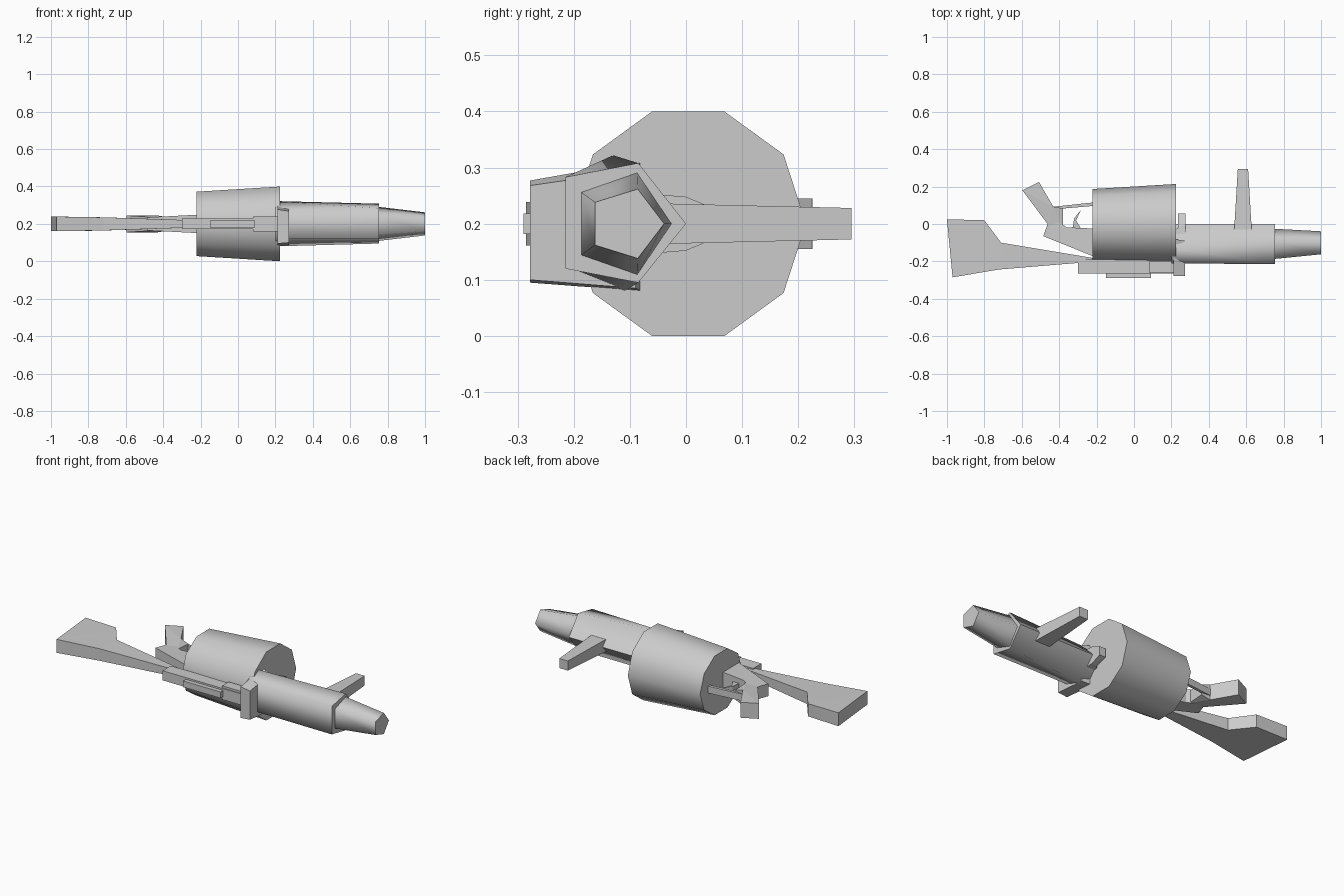
import bpy, bmesh
from math import cos, sin, pi, radians

if "Cube" in bpy.data.objects:
    bpy.data.objects.remove(bpy.data.objects["Cube"])

ZC = 0.2  # mid plane of the whole model


def finish(name, bm, smooth=None):
    bmesh.ops.recalc_face_normals(bm, faces=bm.faces)
    mesh = bpy.data.meshes.new(name)
    bm.to_mesh(mesh)
    bm.free()
    ob = bpy.data.objects.new(name, mesh)
    bpy.context.collection.objects.link(ob)
    if smooth:
        bpy.ops.object.select_all(action='DESELECT')
        ob.select_set(True)
        bpy.context.view_layer.objects.active = ob
        bpy.ops.object.shade_smooth_by_angle(angle=radians(smooth))
    return ob


def loft(name, rings, smooth=None):
    """Closed skin through rings of (x, y, z) points."""
    bm = bmesh.new()
    rows = [[bm.verts.new(p) for p in r] for r in rings]
    n = len(rows[0])
    for a, b in zip(rows, rows[1:]):
        for i in range(n):
            j = (i + 1) % n
            bm.faces.new((a[i], a[j], b[j], b[i]))
    bm.faces.new(rows[0])
    bm.faces.new(rows[-1])
    return finish(name, bm, smooth)


def slab(name, pts):
    """Side profile (x, y, half thickness) mirrored about the mid plane."""
    bm = bmesh.new()
    lo = [bm.verts.new((x, y, ZC - h)) for x, y, h in pts]
    hi = [bm.verts.new((x, y, ZC + h)) for x, y, h in pts]
    n = len(pts)
    for i in range(n):
        j = (i + 1) % n
        bm.faces.new((lo[i], lo[j], hi[j], hi[i]))
    caps = [bm.faces.new(lo), bm.faces.new(hi)]
    bmesh.ops.triangulate(bm, faces=caps)
    return finish(name, bm)


def ring(x, cy, ry, rz, n):
    return [(x, cy + ry * cos(2 * pi * i / n), ZC + rz * sin(2 * pi * i / n))
            for i in range(n)]


def box(name, x0, x1, y0, y1, h):
    return slab(name, [(x0, y0, h), (x1, y0, h), (x1, y1, h), (x0, y1, h)])


# Ten-sided drum, narrower at the back
loft("drum", [ring(-0.222, -0.006, 0.193, 0.181, 10),
              ring(0.225, 0.004, 0.21, 0.21, 10)], 40)

# Five-sided fore-end and muzzle
back = [(0, .2), (-.13, .322), (-.21, .275), (-.21, .12), (-.11, .08)]
front = [(0, .2), (-.085, .308), (-.215, .283), (-.215, .12), (-.085, .095)]
loft("barrel_shroud", [[(0.2, y, z) for y, z in back],
                       [(0.755, y, z) for y, z in front]], 75)
loft("muzzle", [ring(0.74, -0.115, 0.09, 0.097, 5),
                ring(1.0, -0.107, 0.068, 0.065, 5)], 75)

# Foregrip
slab("foregrip", [(.535, -.04, .036), (.63, -.04, .036),
                  (.61, .295, .028), (.555, .295, .028)])

# Collar around the top of the fore-end, with a hook below
loft("collar", [
    [(.212, -.278, .095), (.212, -.278, .277), (.212, -.08, .312), (.212, -.08, .08)],
    [(.272, -.278, .1), (.272, -.278, .268), (.272, -.09, .295), (.272, -.09, .085)]])
slab("drum_catch", [(.22, -.08, .053), (.25, -.07, .053), (.275, -.06, .053),
                    (.275, .0, .048), (.275, .055, .025), (.235, .055, .025),
                    (.235, -.02, .048), (.22, -.03, .05)])

# Top rail and its raised strip
box("top_rail", -0.3, 0.22, -0.265, -0.19, 0.028)
box("top_rail_front", 0.08, 0.23, -0.26, -0.2, 0.04)
box("top_strip", -0.15, 0.09, -0.29, -0.25, 0.018)

# Shoulder stock
slab("stock", [(-1, .025, .039), (-.8, .02, .037), (-.71, -.1, .035),
               (-.2, -.185, .018), (-.2, -.2, .018), (-.72, -.243, .035),
               (-.97, -.285, .039)])

# Rear receiver and pistol grip
slab("receiver_rear", [(-.485, -.065, .035), (-.2, -.18, .05), (-.2, -.025, .05),
                       (-.36, -.018, .04), (-.4, .01, .038), (-.46, .0, .035)])
slab("pistol_grip", [(-.597, .18, .045), (-.508, .225, .045), (-.43, .09, .045),
                     (-.38, .085, .03), (-.38, -.015, .036), (-.485, -.065, .036),
                     (-.462, .0, .036)])

# Trigger guard and trigger
slab("trigger_guard", [(-.435, .092, .02), (-.2, .117, .02),
                       (-.2, .098, .02), (-.39, .082, .02)])
slab("trigger", [(-.33, -.03, .013), (-.32, .03, .013), (-.282, .077, .01),
                 (-.31, .02, .013), (-.28, -.03, .013)])
